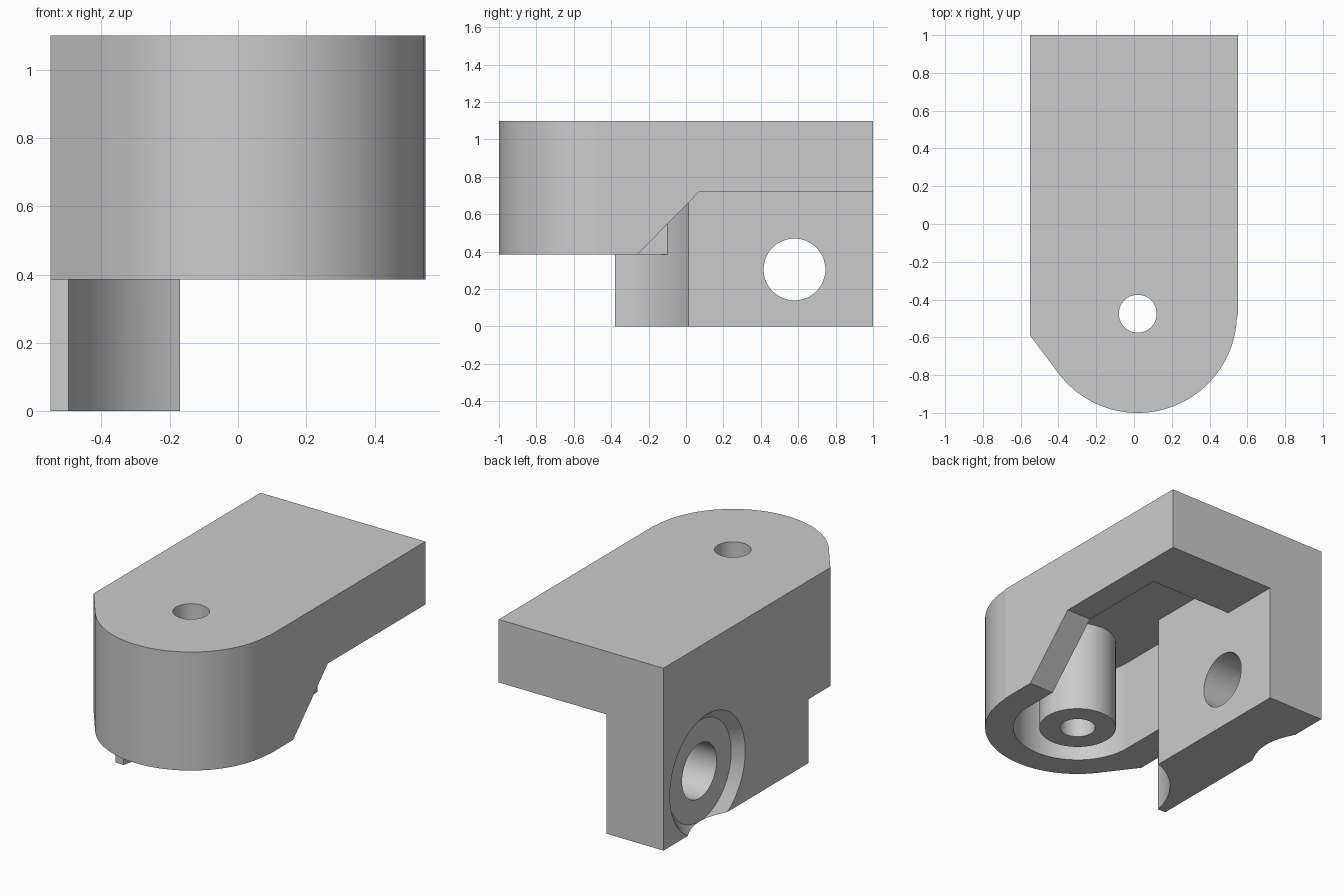
import bpy
import bmesh
from math import cos, sin, acos, radians, degrees, pi
from mathutils import Vector

old = bpy.data.objects.get("Cube")
if old:
    bpy.data.objects.remove(old, do_unlink=True)

# Main dimensions
CX, CY = 0.02, -0.475          # axis of the rounded end
R_OUT, R_IN = 0.525, 0.365     # rounded end, outside and inside
SIDE, TOP = 0.55, 1.10
SHELF, RIM, CEILING = 0.72, 0.385, 0.945
WALL_X, WALL_FRONT = -0.17, -0.38
BOLT_Y, BOLT_Z = 0.58, 0.305

grey = bpy.data.materials.new("plain grey")
grey.use_nodes = True
grey.diffuse_color = (0.6, 0.6, 0.6, 1)
grey.node_tree.nodes["Principled BSDF"].inputs["Base Color"].default_value = (0.6, 0.6, 0.6, 1)


def arc(radius, start, end, steps):
    """Points on an arc around the rounded end's axis, in degrees."""
    angles = [radians(start + (end - start) * i / steps) for i in range(steps + 1)]
    return [(CX + radius * cos(a), CY + radius * sin(a)) for a in angles]


def prism(name, points, low, high, along_x=False):
    """Extrude a profile: (x, y) along z, or (y, z) along x."""
    def place(p, d):
        return Vector((d, p[0], p[1])) if along_x else Vector((p[0], p[1], d))
    bm = bmesh.new()
    face = bm.faces.new([bm.verts.new(place(p, low)) for p in points])
    out = bmesh.ops.extrude_face_region(bm, geom=[face])
    moved = [g for g in out["geom"] if isinstance(g, bmesh.types.BMVert)]
    shift = place((0, 0), high - low)
    bmesh.ops.translate(bm, verts=moved, vec=shift)
    bmesh.ops.recalc_face_normals(bm, faces=bm.faces)
    mesh = bpy.data.meshes.new(name)
    bm.to_mesh(mesh)
    bm.free()
    obj = bpy.data.objects.new(name, mesh)
    bpy.context.collection.objects.link(obj)
    return obj


def cone(name, r1, r2, low, high, along_x=False):
    """Round solid on the post axis, or along x on the bolt axis."""
    mid = (low + high) / 2
    bpy.ops.mesh.primitive_cone_add(
        vertices=96, radius1=r1, radius2=r2, depth=high - low,
        location=(mid, BOLT_Y, BOLT_Z) if along_x else (CX, CY, mid),
        rotation=(0, pi / 2 if along_x else 0, 0))
    bpy.context.object.name = name
    return bpy.context.object


def combine(target, tool, operation):
    """Apply a boolean and remove its tool."""
    tool.hide_render = True
    mod = target.modifiers.new(tool.name, "BOOLEAN")
    mod.object, mod.operation, mod.solver = tool, operation, "EXACT"
    bpy.context.view_layer.objects.active = target
    bpy.ops.object.modifier_apply(modifier=mod.name)
    bpy.data.objects.remove(tool, do_unlink=True)


# Body: straight sides, rounded front, one chamfered corner
chamfer = [(-SIDE, 1), (-SIDE, -0.59)]
outline = chamfer + arc(R_OUT, 217, 360, 56) + [(SIDE, 1)]
outline[-2] = (SIDE, CY)
body = prism("bracket_body", outline, 0, TOP)

# Swept clearance that scoops the inner end of the side wall
a_front = 180 - degrees(acos((sum(((CX + R_OUT * cos(radians(169.6))) * -1, CX))) / R_OUT))
a_pocket = degrees(acos(-R_IN / R_OUT))
a_wall = degrees(acos((WALL_X - CX) / R_OUT))
a_front = 169.6
scoop_low = arc(R_OUT, a_front, a_pocket, 16)
scoop_high = arc(R_OUT, a_pocket, a_wall, 12)
scoop = scoop_low + scoop_high[1:]
front_cut = [(-2, scoop[0][1])] + scoop + [(2, scoop[-1][1]), (2, -2), (-2, -2)]
combine(body, prism("front_undercut", front_cut, -1, RIM), "DIFFERENCE")

# Sloped opening under the shelf
slope = [(-0.64, 0), (0.07, SHELF), (2, SHELF), (2, -1), (-0.64, -1)]
combine(body, prism("shelf_undercut", slope, WALL_X, 2, True), "DIFFERENCE")

# Hollow inside, open below
pocket = ([(CX + R_IN, 0.63), (WALL_X, 0.63)] + scoop_high[::-1]
          + arc(R_IN, 180, 360, 64))
combine(body, prism("pocket", pocket, -1, CEILING), "DIFFERENCE")

# Hollow post with a bore through the top
combine(body, cone("post", 0.2175, 0.2175, RIM, 1.0), "UNION")
combine(body, cone("post_bore", 0.1, 0.1, -1, 2), "DIFFERENCE")

# Bolt hole and its tapered recess in the outer side
combine(body, cone("bolt_recess", 0.459, 0.304, -0.65, -0.495, True), "DIFFERENCE")
combine(body, cone("bolt_hole", 0.165, 0.165, -1, 0, True), "DIFFERENCE")

# Finish
body.data.materials.clear()
body.data.materials.append(grey)
for poly in body.data.polygons:
    poly.material_index = 0
bpy.ops.object.select_all(action="DESELECT")
body.select_set(True)
bpy.context.view_layer.objects.active = body
bpy.ops.object.shade_smooth_by_angle(angle=radians(25))
weighted = body.modifiers.new("even_shading", "WEIGHTED_NORMAL")
weighted.keep_sharp = True
